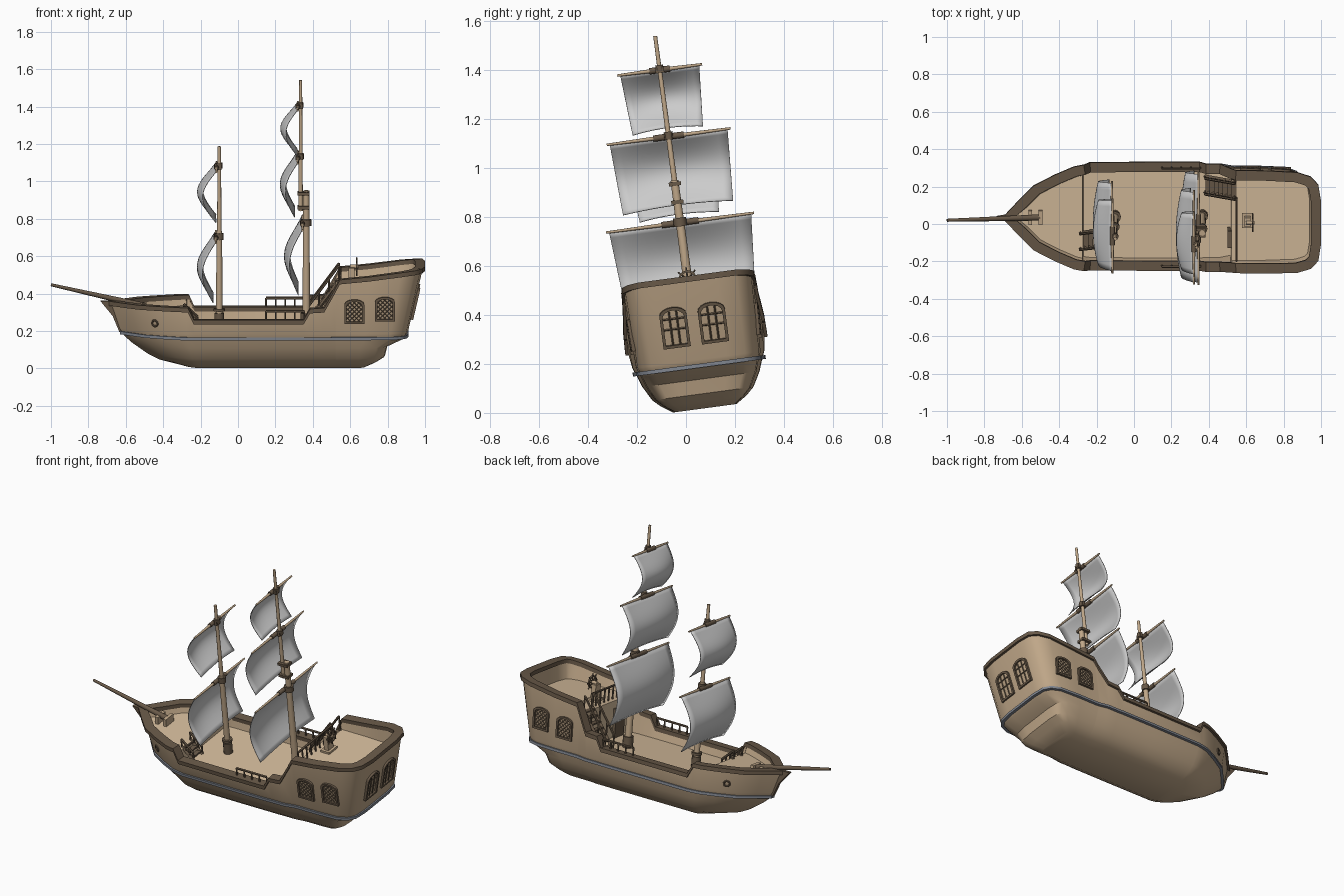
import bpy, bmesh
from math import radians, sin, cos, pi
from mathutils import Matrix, Vector as V
from mathutils.bvhtree import BVHTree

if "Cube" in bpy.data.objects:
    bpy.data.objects.remove(bpy.data.objects["Cube"])

HEEL = Matrix.Translation((0, 0.077, 0.019)) @ Matrix.Rotation(radians(7.6), 4, 'X')


def material(name, rgb):
    m = bpy.data.materials.new(name)
    m.diffuse_color = (*rgb, 1)
    m.use_nodes = True
    m.node_tree.nodes["Principled BSDF"].inputs["Base Color"].default_value = m.diffuse_color
    return m


WOOD = material("wood", (.53, .39, .25))
DECK = material("deck_wood", (.66, .50, .33))
DARK = material("dark_wood", (.14, .10, .065))
BAND = material("band_grey", (.22, .24, .28))


def finish(bm, name, *mats):
    bmesh.ops.recalc_face_normals(bm, faces=bm.faces)
    me = bpy.data.meshes.new(name)
    bm.to_mesh(me)
    bm.free()
    ob = bpy.data.objects.new(name, me)
    bpy.context.collection.objects.link(ob)
    for m in mats:
        me.materials.append(m)
    ob.matrix_world = HEEL
    return ob


def rod(bm, a, b, r0, r1=None, n=12):
    a, b = V(a), V(b)
    d = b - a
    mat = Matrix.Translation((a + b) / 2) @ d.to_track_quat('Z', 'Y').to_matrix().to_4x4()
    bmesh.ops.create_cone(bm, cap_ends=True, segments=n, radius1=r0,
                          radius2=r0 if r1 is None else r1, depth=d.length, matrix=mat)


def box(bm, c, s):
    bmesh.ops.create_cube(bm, size=1, matrix=Matrix.Translation(c) @ Matrix.Diagonal((*s, 1)))


def loft(bm, rings, loop=False):
    vs = [[bm.verts.new(p) for p in r] for r in rings]
    n = len(vs[0])
    for k in range(len(vs) if loop else len(vs) - 1):
        a, b = vs[k], vs[(k + 1) % len(vs)]
        for i in range(n):
            j = (i + 1) % n
            bm.faces.new((a[i], a[j], b[j], b[i]))
    return vs


# Hull half plan at rail level: x, half width, rail height
HALF = [(-.68, .01, .335), (-.61, .085, .335), (-.53, .165, .335), (-.42, .222, .335),
        (-.32, .265, .335), (-.285, .272, .335), (-.28, .273, .335), (-.267, .275, .335),
        (-.235, .28, .27), (.1, .282, .27), (.35, .282, .27), (.385, .28, .33),
        (.46, .28, .335), (.52, .268, .44), (.525, .268, .45), (.545, .266, .485),
        (.7, .266, .50), (.87, .26, .522), (.94, .238, .53), (.975, .20, .535), (.988, .12, .535)]
TOPS = [h[2] for h in HALF] + [h[2] for h in reversed(HALF)]
deck_z = [.29 if h[0] < -.283 else .215 if h[0] < .523 else .43 for h in HALF]
deck_z += deck_z[::-1]


def outline(bow, stern, half, off=0.0):
    pts = []
    for x, w, _ in HALF:
        if x < -.2:
            x = bow + (x + .68) / .48 * (-.2 - bow)
        elif x > .6:
            x = .6 + (x - .6) / .388 * (stern - .6)
        pts.append(V((x, w * half / .28)))
    pts += [V((p.x, -p.y)) for p in reversed(pts)]
    n, out = len(pts), []
    for i, p in enumerate(pts):
        d1, d2 = (p - pts[i - 1]).normalized(), (pts[(i + 1) % n] - p).normalized()
        n1, n2 = V((-d1.y, d1.x)), V((-d2.y, d2.x))
        q = p + (n1 + n2) * off / max(.6, 1 + n1.dot(n2))
        q.y = max(q.y, .004) if i < n // 2 else min(q.y, -.004)
        out.append(q)
    return out


def ring(o, zs):
    zs = zs if isinstance(zs, list) else [zs] * len(o)
    return [(p.x, p.y, z) for p, z in zip(o, zs)]


# Hull with bulwarks and stepped decks; levels are z, bow x, stern x, half width
LEVELS = [(0, -.30, .68, .13), (.03, -.42, .74, .175), (.06, -.48, .785, .207), (.12, -.565, .80, .24),
          (.16, -.61, .885, .254), (.175, -.62, .90, .26), (.2, -.635, .91, .27)]
RAIL = (-.68, .988, .28)
bm = bmesh.new()
rings = [ring(outline(b, s, h), z) for z, b, s, h in LEVELS]
rings += [ring(outline(*RAIL), TOPS), ring(outline(*RAIL, -.035), TOPS), ring(outline(*RAIL, -.05), deck_z)]
vs = loft(bm, rings)
N = len(TOPS)
for r, mi in ((vs[0], 0), (vs[-1], 1)):
    for i in range(N // 2 - 1):
        bm.faces.new((r[i], r[i + 1], r[N - 2 - i], r[N - 1 - i])).material_index = mi
bmesh.ops.recalc_face_normals(bm, faces=bm.faces)
skin = BVHTree.FromBMesh(bm)
finish(bm, "hull", WOOD, DECK)

# Rail cap and waist band
bm = bmesh.new()
loft(bm, [ring(outline(*RAIL, o), [t + d for t in TOPS])
          for o, d in ((.011, -.014), (.011, .01), (-.042, .01), (-.042, -.014))], True)
finish(bm, "rail_cap", DARK)
bm = bmesh.new()
loft(bm, [ring(outline(-.62, .90, .26, o), .175 + d)
          for o, d in ((.012, -.008), (.012, .008), (-.006, .008), (-.006, -.008))], True)
finish(bm, "hull_band", BAND)

# Stem
bm = bmesh.new()
prof = [(-.735, .345), (-.715, .32), (-.67, .265), (-.635, .18), (-.60, .18), (-.64, .3), (-.65, .345)]
a, b = [[bm.verts.new((x, y, z)) for x, z in prof] for y in (-.012, .012)]
bm.faces.new(a)
bm.faces.new(b)
for i in range(len(prof)):
    j = (i + 1) % len(prof)
    bm.faces.new((a[i], a[j], b[j], b[i]))
finish(bm, "stem", DARK)


# Windows and portholes, set on the hull skin
def skin_matrix(origin, direction):
    loc, n, _, _ = skin.ray_cast(V(origin), V(direction))
    if n.dot(V(direction)) > 0:
        n = -n
    a = V((0, 0, 1)).cross(n).normalized()
    return Matrix.Translation(loc) @ Matrix((a, n.cross(a), n)).transposed().to_4x4()


def window(name, mat, w, h, lattice):
    def arch(k, c):
        p = [(-w, -h), (w, -h)] + [(w * cos(t * pi / 8), h * .6 + h * .4 * sin(t * pi / 8)) for t in range(9)]
        return [(x * (1 - k / w), y * (1 - k / h), c) for x, y in p]
    bm = bmesh.new()
    loft(bm, [arch(0, -.01), arch(0, .012), arch(.012, .012), arch(.012, -.01)], True)
    u, v = w - .01, h - .012
    if lattice:
        for s in (-1, 1):
            for k in range(-5, 6):
                c = k * .024
                e = sorted((s * (-v - c), s * (v - c)))
                lo, hi = max(-u, e[0]), min(u, e[1])
                if hi - lo > .01:
                    rod(bm, (lo, s * lo + c, .003), (hi, s * hi + c, .003), .0022, n=4)
    else:
        for x in (-.33, .33):
            rod(bm, (x * u, -v, .004), (x * u, v * .92, .004), .004, n=4)
        for y in (-.1, .5):
            rod(bm, (-u, y * v, .004), (u, y * v, .004), .004, n=4)
    bm.transform(mat)
    finish(bm, name, DARK)


for s, side in ((-1, "near"), (1, "far")):
    for i, (x, z) in enumerate(((.622, .322), (.785, .335))):
        window(f"{side}_window_{i}", skin_matrix((x, s, z), (0, -s, 0)), .053, .066, True)
    window(f"{side}_stern_window", skin_matrix((2, s * .079, .345), (-1, 0, 0)), .056, .085, False)
    bm = bmesh.new()
    hole = [[((.016 + .006 * cos(j * pi / 4)) * cos(i * pi / 8), (.016 + .006 * cos(j * pi / 4)) * sin(i * pi / 8),
              .006 * sin(j * pi / 4)) for i in range(16)] for j in range(8)]
    loft(bm, hole, True)
    bm.transform(skin_matrix((-.445, s, .25), (0, -s, 0)))
    finish(bm, f"{side}_porthole", DARK)

# Masts and bowsprit
bm = bmesh.new()
rod(bm, (.365, 0, .2), (.365, 0, .94), .021, .016, 16)
rod(bm, (.335, 0, .83), (.335, 0, 1.535), .012, .008)
finish(bm, "main_mast", WOOD)
bm = bmesh.new()
rod(bm, (-.1, 0, .2), (-.1, 0, .72), .018, .015, 16)
rod(bm, (-.1, 0, .72), (-.1, 0, 1.178), .012, .009)
finish(bm, "fore_mast", WOOD)
bm = bmesh.new()
rod(bm, (-.5, 0, .318), (-1, 0, .432), .017, .008)
finish(bm, "bowsprit", DARK)
bm = bmesh.new()
for x in (-.555, -.5):
    box(bm, (x, 0, .31), (.02, .075, .05))
finish(bm, "bowsprit_bitts", WOOD)
bm = bmesh.new()
for x, z, r, h in ((-.1, .21, .026, .07), (.365, .21, .03, .07), (-.1, .29, .03, .014), (-.1, .675, .023, .035),
                   (-.1, 1.06, .017, .03), (.365, .75, .027, .035), (.335, 1.11, .018, .03), (.335, 1.39, .016, .025)):
    rod(bm, (x, 0, z), (x, 0, z + h), r)
for z in (.85, .925):
    box(bm, (.35, 0, z), (.065, .05, .016))
finish(bm, "mast_collars", DARK)

# Yards and sails: yard x, top z, bottom z, half width top, bottom, foot shift, belly
SAILS = [("main_course", .345, .765, .41, .293, .265, -.02, .085), ("main_topsail", .32, 1.12, .825, .243, .227, -.015, .085),
         ("main_topgallant", .32, 1.395, 1.143, .163, .145, 0, .09), ("fore_course", -.118, .69, .36, .235, .21, -.012, .092),
         ("fore_topsail", -.115, 1.067, .787, .19, .163, 0, .1)]
for name, x, zt, zb, wt, wb, shift, belly in SAILS:
    bm = bmesh.new()
    for s in (-1, 1):
        rod(bm, (x, 0, zt), (x, s * (wt + .012), zt), .009, .005)
    finish(bm, name + "_yard", WOOD)
    bm = bmesh.new()
    rod(bm, (x, -wt * .26, zt), (x, wt * .26, zt), .013)
    box(bm, (x + .012, 0, zt), (.03, .035, .025))
    finish(bm, name + "_sling", DARK)
    bm = bmesh.new()
    g = []
    for j in range(17):
        v = j / 16
        g.append([])
        for i in range(13):
            u = i / 6 - 1
            d = sin(pi * v) * (belly - .028 * u * u)
            g[-1].append(bm.verts.new((x - .004 + shift * v - d, u * (wt + (wb - wt) * v), zt + (zb - zt) * v
                                       + .012 * v * (1 - u * u))))
    for j in range(16):
        for i in range(12):
            bm.faces.new((g[j][i], g[j][i + 1], g[j + 1][i + 1], g[j + 1][i]))
    finish(bm, name + "_sail").modifiers.new("thickness", 'SOLIDIFY').thickness = .004


# Railings and stairs
def railing(bm, a, b, h, n):
    a, b, up = V(a), V(b), V((0, 0, h))
    rod(bm, a + up, b + up, .007, n=6)
    for i in range(n):
        p = a.lerp(b, i / (n - 1))
        rod(bm, p, p + up, .005, n=6)


bm = bmesh.new()
for s in (-1, 1):
    railing(bm, (.15, s * .265, .275), (.355, s * .265, .275), .05, 5)
railing(bm, (.548, -.21, .43), (.548, .12, .43), .08, 9)
finish(bm, "deck_railings", DARK)


def stairs(name, a, b, w, steps, h):
    a, b = V(a), V(b)
    bm = bmesh.new()
    for s in (-1, 1):
        o = V((0, s * w / 2, 0))
        rod(bm, a + o, b + o, .011, n=4)
        railing(bm, a + o, b + o, h, 4)
    for i in range(steps):
        box(bm, a.lerp(b, (i + .7) / steps), (.028, w, .009))
    finish(bm, name, DARK)


stairs("poop_stairs", (.38, .165, .22), (.54, .165, .435), .085, 7, .085)
stairs("fore_stairs", (-.215, -.13, .22), (-.29, -.13, .29), .085, 3, .05)

# Cabin door and steering wheel
bm = bmesh.new()
box(bm, (.515, -.11, .30), (.03, .09, .17))
finish(bm, "cabin_door", DARK)
bm = bmesh.new()
box(bm, (.607, 0, .475), (.03, .05, .10))
box(bm, (.607, 0, .435), (.06, .08, .015))
rod(bm, (.6, 0, .53), (.645, 0, .53), .01)
finish(bm, "wheel_pedestal", WOOD)
bm = bmesh.new()
loft(bm, [[(.635 + dx, r * cos(i * pi / 12), .53 + r * sin(i * pi / 12)) for i in range(24)]
          for dx, r in ((-.005, .03), (-.005, .038), (.005, .038), (.005, .03))], True)
for i in range(4):
    c, s = .05 * cos(i * pi / 4), .05 * sin(i * pi / 4)
    rod(bm, (.635, -c, .53 - s), (.635, c, .53 + s), .0035, n=6)
finish(bm, "steering_wheel", DARK)

# Shading
for ob in bpy.data.objects:
    ob.select_set(True)
    bpy.context.view_layer.objects.active = ob
bpy.ops.object.shade_smooth_by_angle(angle=radians(35))
